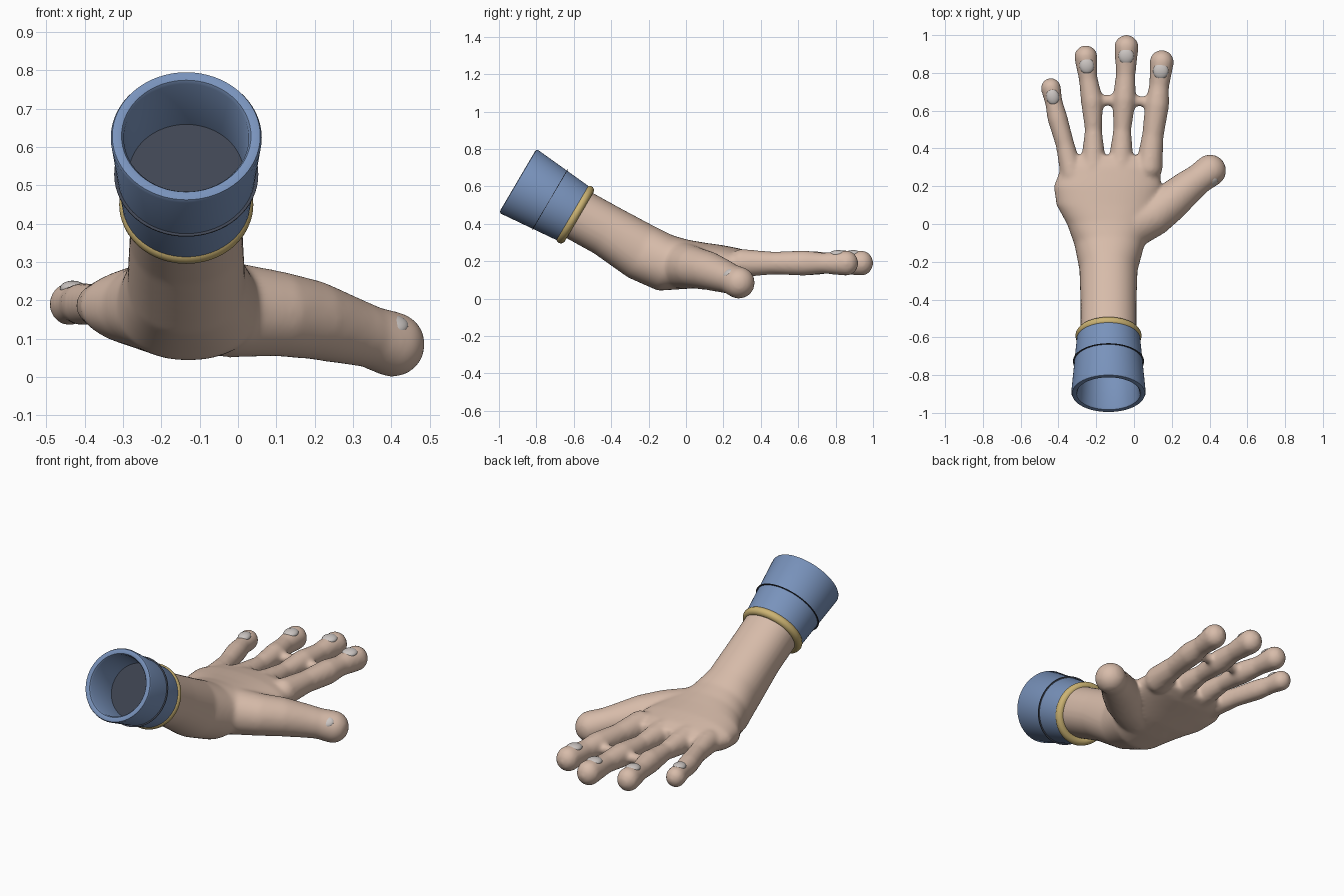
import bpy, bmesh, math
from mathutils import Matrix, Vector

cube = bpy.data.objects.get("Cube")
if cube:
    bpy.data.objects.remove(cube, do_unlink=True)


def material(name, rgb):
    m = bpy.data.materials.new(name)
    m.use_nodes = True
    m.diffuse_color = (*rgb, 1)
    bsdf = next(n for n in m.node_tree.nodes if n.type == 'BSDF_PRINCIPLED')
    bsdf.inputs["Base Color"].default_value = (*rgb, 1)
    return m


SKIN = material("skin", (0.68, 0.50, 0.40))
BLUE = material("sleeve blue", (0.19, 0.29, 0.50))
GOLD = material("gold", (0.60, 0.45, 0.17))
NAIL = material("nail grey", (0.60, 0.56, 0.54))
DARK = material("dark slate", (0.05, 0.06, 0.085))


def make_object(name, bm, mat, angle=40):
    bmesh.ops.recalc_face_normals(bm, faces=bm.faces)
    mesh = bpy.data.meshes.new(name)
    bm.to_mesh(mesh)
    bm.free()
    mesh.materials.append(mat)
    obj = bpy.data.objects.new(name, mesh)
    bpy.context.collection.objects.link(obj)
    bpy.ops.object.select_all(action='DESELECT')
    obj.select_set(True)
    bpy.context.view_layer.objects.active = obj
    bpy.ops.object.shade_smooth_by_angle(angle=math.radians(angle))
    return obj


def bridge(bm, rings, closed=False):
    """Join equal vertex rings with quads, capping the ends if open."""
    n = len(rings[0])
    pairs = list(zip(rings, rings[1:] + rings[:1])) if closed else list(zip(rings, rings[1:]))
    for a, b in pairs:
        for i in range(n):
            j = (i + 1) % n
            bm.faces.new((a[i], a[j], b[j], b[i]))
    if not closed:
        bm.faces.new(rings[0][::-1])
        bm.faces.new(rings[-1])


def ball(bm, center, r, tall=1.0):
    mat = Matrix.Translation(center) @ Matrix.Diagonal((r, r, r * tall, 1))
    bmesh.ops.create_icosphere(bm, subdivisions=3, radius=1, matrix=mat)


def limb(bm, points, tall=1.0, steps=7):
    """Sweep balls along (x, y, z, radius) points."""
    for a, b in zip(points, points[1:]):
        for i in range(steps + 1):
            p = Vector(a).lerp(Vector(b), i / steps)
            ball(bm, p.xyz, p.w, tall)


# Forearm and palm: lofted sections (x, y, z, tilt, half width, half depth)
SECTIONS = [
    (-.135, -.655, .492, 30, .148, .140), (-.135, -.42, .362, 31, .148, .140),
    (-.135, -.24, .25, 27, .154, .154), (-.13, -.11, .19, 15, .185, .153),
    (-.13, 0, .183, 5, .225, .132), (-.143, .1, .183, 0, .268, .116),
    (-.14, .2, .187, 0, .285, .098), (-.125, .3, .187, 0, .262, .078),
    (-.115, .36, .187, 0, .22, .055),
]
N = 40
bm = bmesh.new()
rings = []
for x, y, z, tilt, rx, rn in SECTIONS:
    t = math.radians(tilt)
    ring = []
    for i in range(N):
        a = math.tau * i / N
        u = math.copysign(abs(math.cos(a)) ** .92, math.cos(a)) * rx
        v = math.copysign(abs(math.sin(a)) ** .92, math.sin(a)) * rn
        ring.append(bm.verts.new((x + u, y + v * math.sin(t), z + v * math.cos(t))))
    rings.append(ring)
bridge(bm, rings)

# Fingers: (x, y, radius) from knuckle to tip
FINGERS = {
    "little": [(-.33, .27, .062), (-.365, .42, .05), (-.405, .56, .054), (-.425, .645, .047), (-.44, .72, .054)],
    "ring": [(-.215, .3, .07), (-.215, .5, .046), (-.222, .65, .06), (-.243, .77, .05), (-.255, .885, .062)],
    "middle": [(-.07, .31, .07), (-.062, .5, .048), (-.052, .66, .063), (-.044, .79, .052), (-.04, .937, .065)],
    "index": [(.08, .3, .072), (.1, .47, .058), (.122, .63, .065), (.133, .73, .053), (.147, .857, .065)],
}
Z = .19
for path in FINGERS.values():
    limb(bm, [(x, y, Z, r) for x, y, r in path], 1.06)

# Small webs between the middle joints
limb(bm, [(-.22, .655, Z, .03), (-.05, .655, Z, .03), (.12, .645, Z, .03)])

# Thumb
limb(bm, [(-.02, -.01, .175, .125), (.1, .045, .165, .112), (.19, .115, .15, .104),
          (.285, .195, .122, .09), (.345, .24, .105, .081), (.403, .283, .085, .086)])

hand = make_object("hand", bm, SKIN, 180)
remesh = hand.modifiers.new("fuse", 'REMESH')
remesh.mode = 'VOXEL'
remesh.voxel_size = .01
remesh.use_smooth_shade = True
soften = hand.modifiers.new("soften", 'SMOOTH')
soften.factor = .5
soften.iterations = 14


# Nails: flattened balls lying along each fingertip
def nail(name, center, along, normal, width, length):
    n = Vector(normal).normalized()
    d = Vector(along)
    d = (d - n * d.dot(n)).normalized()
    rot = Matrix((d.cross(n), d, n)).transposed().to_4x4()
    bm = bmesh.new()
    bmesh.ops.create_uvsphere(bm, u_segments=24, v_segments=14, radius=1,
                              matrix=Matrix.Translation(center) @ rot @ Matrix.Diagonal((width, length, .02, 1)))
    make_object(name, bm, NAIL, 180)


for name, path in FINGERS.items():
    (x0, y0, _), (x1, y1, r) = path[-2:]
    d = Vector((x1 - x0, y1 - y0, 0)).normalized()
    c = Vector((x1, y1, Z + r * .76)) - d * .047
    nail(name + "_nail", c, d, (0, -.05, 1), r * .62, .044)
nail("thumb_nail", (.4, .225, .135), (.06, .045, -.022), (.15, -.62, .75), .036, .046)

# Sleeve parts: turned about the forearm axis, measured from the open end
AXIS = Vector((0, .863, -.507))
PLACE = Matrix.Translation((-.135, -.9, .63)) @ AXIS.to_track_quat('Z', 'Y').to_matrix().to_4x4()


def turned(name, profile, mat, n=64):
    bm = bmesh.new()
    rings = [[bm.verts.new(PLACE @ Vector((r * math.cos(math.tau * i / n), r * math.sin(math.tau * i / n), t)))
              for i in range(n)] for t, r in profile]
    bridge(bm, rings, closed=True)
    return make_object(name, bm, mat)


turned("sleeve", [(.35, .13), (.35, .167), (.012, .197), (.003, .193), (0, .181),
                  (.003, .169), (.012, .163), (.2, .15)], BLUE)
turned("gold_band", [(.357 + .024 * math.sin(math.tau * k / 16), .151 + .024 * math.cos(math.tau * k / 16))
                     for k in range(16)], GOLD)

# Thin dark disc closing the sleeve, its rim just showing outside
bm = bmesh.new()
bmesh.ops.create_cone(bm, cap_ends=True, segments=64, radius1=.188, radius2=.188, depth=.003,
                      matrix=PLACE @ Matrix.Translation((0, 0, .2)))
make_object("sleeve_disc", bm, DARK)
